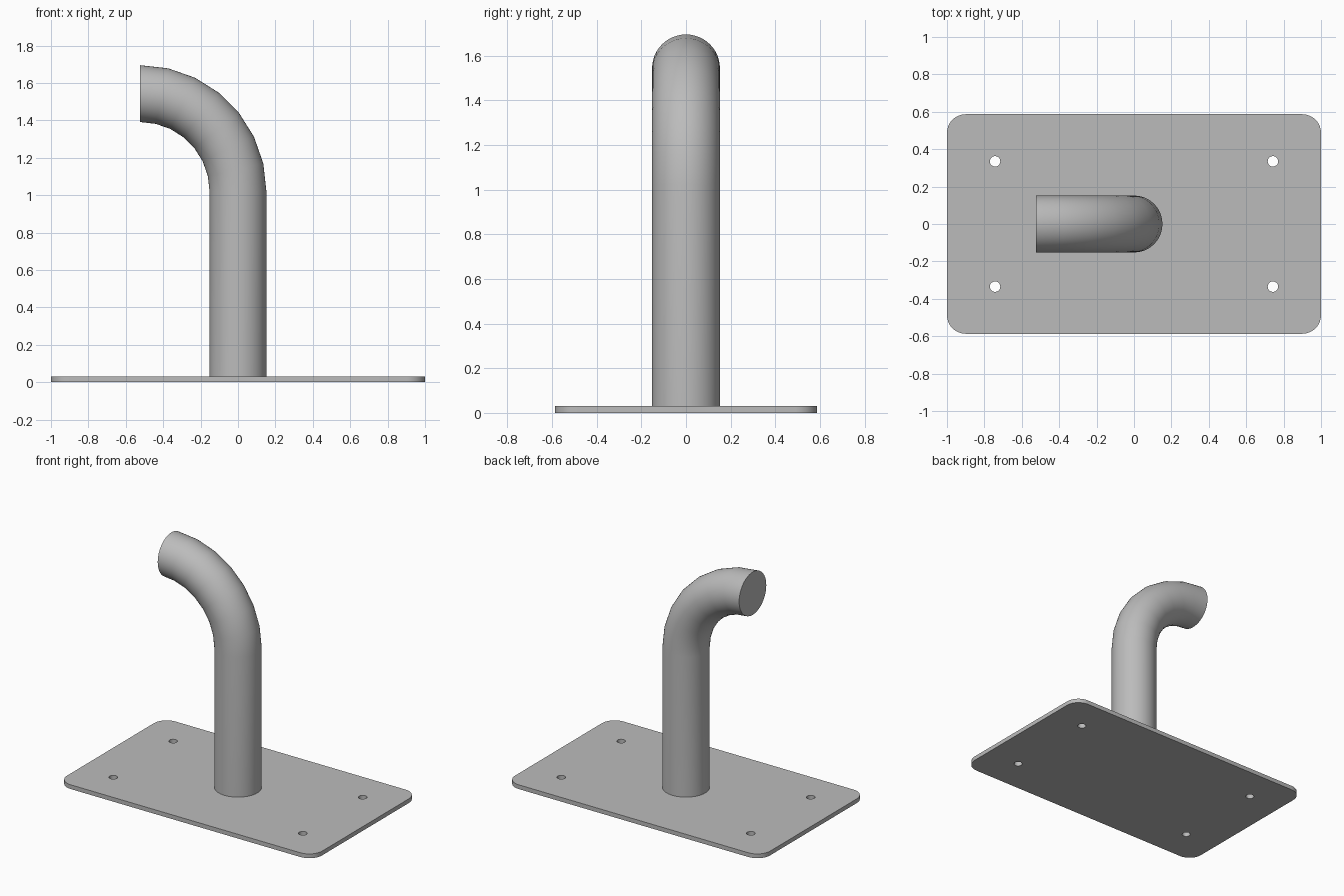
import bpy, bmesh
from math import sin, cos, pi, radians
from mathutils import Vector

cube = bpy.data.objects.get("Cube")
if cube:
    bpy.data.objects.remove(cube, do_unlink=True)

THICK = 0.03
HALF_X, HALF_Y, CORNER = 1.0, 0.587, 0.1
HOLE_X, HOLE_Y, HOLE_R = 0.743, 0.335, 0.028
PIPE_R, BEND_R, BEND_Z = 0.152, 0.523, 1.02
SIDES, BEND_STEPS = 48, 7

grey = bpy.data.materials.new("grey metal")
grey.use_nodes = True
colour = (0.5, 0.5, 0.5, 1)
grey.diffuse_color = colour
grey.node_tree.nodes["Principled BSDF"].inputs["Base Color"].default_value = colour


def finish(name, bm, angle):
    bmesh.ops.recalc_face_normals(bm, faces=bm.faces[:])
    mesh = bpy.data.meshes.new(name)
    bm.to_mesh(mesh)
    bm.free()
    mesh.materials.append(grey)
    obj = bpy.data.objects.new(name, mesh)
    bpy.context.collection.objects.link(obj)
    bpy.ops.object.select_all(action='DESELECT')
    obj.select_set(True)
    bpy.context.view_layer.objects.active = obj
    bpy.ops.object.shade_smooth_by_angle(angle=radians(angle))


def arc(cx, cy, r, start, sweep, steps):
    return [(cx + r * cos(start + sweep * i / steps),
             cy + r * sin(start + sweep * i / steps)) for i in range(steps + 1)]


# Base plate: rounded rectangle with four bolt holes
corners = [(1, 1), (-1, 1), (-1, -1), (1, -1)]
outline = []
for k, (sx, sy) in enumerate(corners):
    outline += arc(sx * (HALF_X - CORNER), sy * (HALF_Y - CORNER),
                   CORNER, k * pi / 2, pi / 2, 8)
loops = [outline] + [arc(sx * HOLE_X, sy * HOLE_Y, HOLE_R, 0, 2 * pi, 20)[:-1]
                     for sx, sy in corners]
bm = bmesh.new()
edges = []
for loop in loops:
    vs = [bm.verts.new((x, y, 0)) for x, y in loop]
    edges += [bm.edges.new((vs[i - 1], vs[i])) for i in range(len(vs))]
bmesh.ops.triangle_fill(bm, use_beauty=True, edges=edges, normal=(0, 0, 1))
top = bmesh.ops.extrude_face_region(bm, geom=bm.faces[:], use_keep_orig=True)["geom"]
bmesh.ops.translate(bm, vec=(0, 0, THICK),
                    verts=[v for v in top if isinstance(v, bmesh.types.BMVert)])
finish("base_plate", bm, 30)

# Pipe: straight post, then a quarter bend towards -x, with flat ends
path = [(Vector((0, 0, THICK)), 0)]
for i in range(BEND_STEPS + 1):
    a = pi / 2 * i / BEND_STEPS
    path.append((Vector((BEND_R * (cos(a) - 1), 0, BEND_Z + BEND_R * sin(a))), a))
bm = bmesh.new()
rings = []
for centre, a in path:
    outward = Vector((cos(a), 0, sin(a)))
    rings.append([bm.verts.new(centre + PIPE_R * (outward * cos(t) + Vector((0, sin(t), 0))))
                  for t in (2 * pi * j / SIDES for j in range(SIDES))])
for low, high in zip(rings, rings[1:]):
    for j in range(SIDES):
        bm.faces.new((low[j - 1], low[j], high[j], high[j - 1]))
bm.faces.new(rings[0])
bm.faces.new(rings[-1])
finish("bent_pipe", bm, 30)
